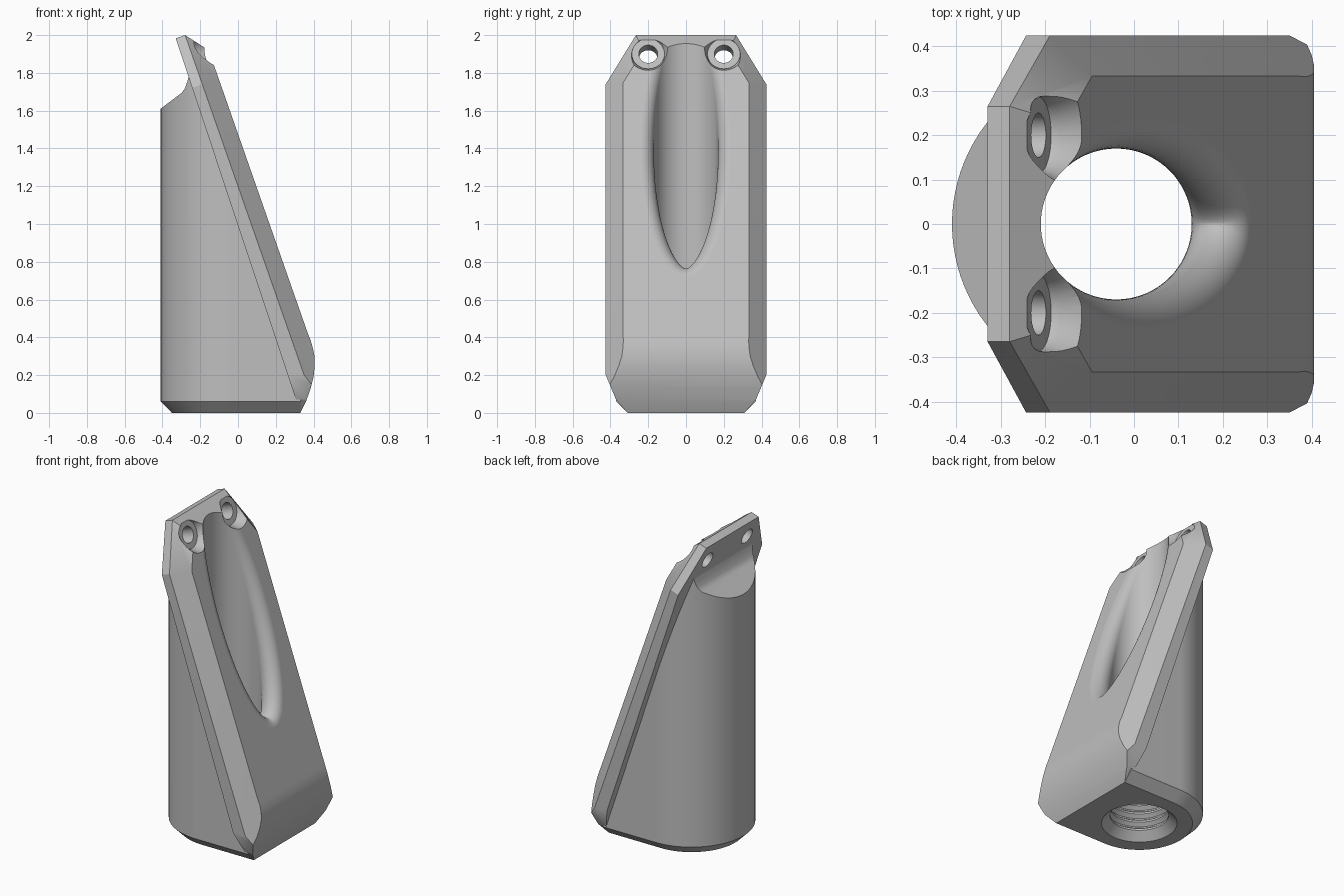
import bpy, bmesh
from math import sin, cos, pi, atan, atan2
from mathutils import Vector

if "Cube" in bpy.data.objects:
    bpy.data.objects.remove(bpy.data.objects["Cube"])

grey = bpy.data.materials.new("plain grey")
grey.use_nodes = True
grey.diffuse_color = (0.52, 0.52, 0.52, 1)
grey.node_tree.nodes["Principled BSDF"].inputs["Base Color"].default_value = grey.diffuse_color

SLOPE = 0.35
LEAN = atan(SLOPE)
NORMAL = Vector((cos(LEAN), 0, sin(LEAN)))      # out of the sloping face
UP = Vector((-sin(LEAN), 0, cos(LEAN)))         # up along the sloping face
HOLE_X, HOLE_R, LIP = -0.04, 0.17, 0.07


def front_x(z):
    return 0.37 + (0.42 - z) * SLOPE


def make_object(name, bm):
    bmesh.ops.recalc_face_normals(bm, faces=bm.faces)
    mesh = bpy.data.meshes.new(name)
    bm.to_mesh(mesh)
    bm.free()
    mesh.materials.append(grey)
    obj = bpy.data.objects.new(name, mesh)
    bpy.context.collection.objects.link(obj)
    return obj


def loft(rings):
    """Closed solid through rings of equal point count."""
    bm = bmesh.new()
    loops = [[bm.verts.new(p) for p in ring] for ring in rings]
    n = len(loops[0])
    for a, b in zip(loops, loops[1:]):
        for i in range(n):
            j = (i + 1) % n
            bm.faces.new((a[i], a[j], b[j], b[i]))
    bm.faces.new(loops[0][::-1])
    bm.faces.new(loops[-1])
    return bm


def side_prism(profile, half_width):
    return loft([[(x, y, z) for x, z in profile] for y in (-half_width, half_width)])


def slice_off(bm, point, normal):
    geom = bm.verts[:] + bm.edges[:] + bm.faces[:]
    cut = bmesh.ops.bisect_plane(bm, geom=geom, dist=1e-5, plane_co=point,
                                 plane_no=normal, clear_outer=True)
    edges = [e for e in cut["geom_cut"] if isinstance(e, bmesh.types.BMEdge)]
    bmesh.ops.holes_fill(bm, edges=edges, sides=0)


def combine(target, tool, operation):
    mod = target.modifiers.new(operation, "BOOLEAN")
    mod.operation, mod.solver, mod.object = operation, "EXACT", tool
    bpy.context.view_layer.objects.active = target
    bpy.ops.object.modifier_apply(modifier=mod.name)
    bpy.data.objects.remove(tool)


# Sloping plate with a rounded nose, chamfered all round
nose = [(0.33, 0), (0.36, 0.06), (0.385, 0.13), (0.40, 0.19), (0.406, 0.25),
        (0.405, 0.30), (0.397, 0.34), (0.386, 0.38), (0.37, 0.42)]
top = [(front_x(1.92), 1.92), (-0.28, 2.0), (-0.33, 1.983)]
plate_bm = side_prism(nose + top, 0.425)
for side in (-1, 1):
    out = Vector((0, side, 0))
    slice_off(plate_bm, (-0.28, side * 0.425, 2.0), out + NORMAL)
    # Slanted upper corner and its chamfer
    along = Vector((-0.28, side * 0.265, 2.0)) - Vector((-0.189, side * 0.425, 1.74))
    corner = NORMAL.cross(along).normalized()
    corner *= 1 if corner.y * side > 0 else -1
    slice_off(plate_bm, (-0.28, side * 0.265, 2.0), corner)
    slice_off(plate_bm, (-0.28, side * 0.265, 2.0), corner + NORMAL)
    # Tapered lower corners
    slice_off(plate_bm, (0, side * 0.425, 0.2), (0, side, -0.42))
    slice_off(plate_bm, (0, side * 0.31, 0), (0, side, -0.86))
plate = make_object("sloping_plate", plate_bm)


# Upright body: round back with sides tangent to the front corners
def body_outline(radius, half_width, z):
    corner = Vector((0.33 - HOLE_X, half_width))
    reach = atan2(corner.y, corner.x) + pi / 2 - math_asin(radius / corner.length)
    arc = [reach + (2 * pi - 2 * reach) * i / 48 for i in range(49)]
    points = [(HOLE_X + radius * cos(a), radius * sin(a), z) for a in arc]
    return [(0.33, half_width, z)] + points + [(0.33, -half_width, z)]


def math_asin(v):
    return atan2(v, (1 - v * v) ** 0.5)


body = make_object("upright_body", loft([
    body_outline(0.31, 0.31, 0), body_outline(0.37, 0.37, 0.06), body_outline(0.37, 0.37, 1.95)]))
envelope = [(-0.6, -0.1), (0.4, -0.1), (0.345, 0.06), (-0.215, 1.8), (-0.257, 1.8),
            (-0.268, 1.755), (-0.28, 1.72), (-0.297, 1.695), (-0.41, 1.61), (-0.6, 1.47)]
combine(body, make_object("body_envelope", side_prism(envelope, 0.6)), "INTERSECT")
combine(body, plate, "UNION")

# Main bore: threaded mouth below, rolled lip where it leaves the sloping face
angles = [2 * pi * i / 72 for i in range(72)]


def bore_ring(radius, z):
    return [(HOLE_X + radius * cos(a), radius * sin(a), z) for a in angles]


rings = [bore_ring(0.24, -0.02), bore_ring(0.19, 0.03)]
for i in range(8):
    z = 0.05 + i * 0.055
    rings += [bore_ring(HOLE_R, z), bore_ring(HOLE_R, z + 0.012),
              bore_ring(0.192, z + 0.028), bore_ring(0.192, z + 0.036)]
rings.append(bore_ring(HOLE_R, 0.5))
STEPS = 12
lip = [[] for k in range(STEPS + 1)]
for a in angles:
    radial = Vector((cos(a), sin(a), 0))
    centre = Vector((HOLE_X, 0, 0)) + radial * (HOLE_R + LIP)
    centre.z = 0.42 + (0.37 - LIP / cos(LEAN) - centre.x) / SLOPE
    turn = (-radial).angle(NORMAL)
    for k in range(STEPS + 1):
        t = k / STEPS
        d = (-radial) * sin((1 - t) * turn) + NORMAL * sin(t * turn)
        lip[k].append(centre + d / sin(turn) * LIP)
rings += lip
rings.append([p + NORMAL * 0.4 for p in lip[-1]])
combine(body, make_object("bore_cutter", loft(rings)), "DIFFERENCE")

# Two screw holes with flared seats
for side in (-1, 1):
    seat = Vector((-0.215, side * 0.2, 1.9))
    steps = [(0.05, -0.3), (0.05, 0), (0.086, 0), (0.09, 0.02), (0.125, 0.085), (0.125, 0.3)]
    cutter = [[seat + NORMAL * h + (UP * sin(a) + Vector((0, cos(a), 0))) * r
               for a in angles[::2]] for r, h in steps]
    combine(body, make_object("screw_cutter", loft(cutter)), "DIFFERENCE")

# Smooth curved surfaces, keep machined edges crisp
body.name = "wedge_bracket"
bpy.ops.object.select_all(action="DESELECT")
body.select_set(True)
bpy.context.view_layer.objects.active = body
bpy.ops.object.shade_smooth_by_angle(angle=0.4)
weighted = body.modifiers.new("even shading", "WEIGHTED_NORMAL")
weighted.keep_sharp = True
